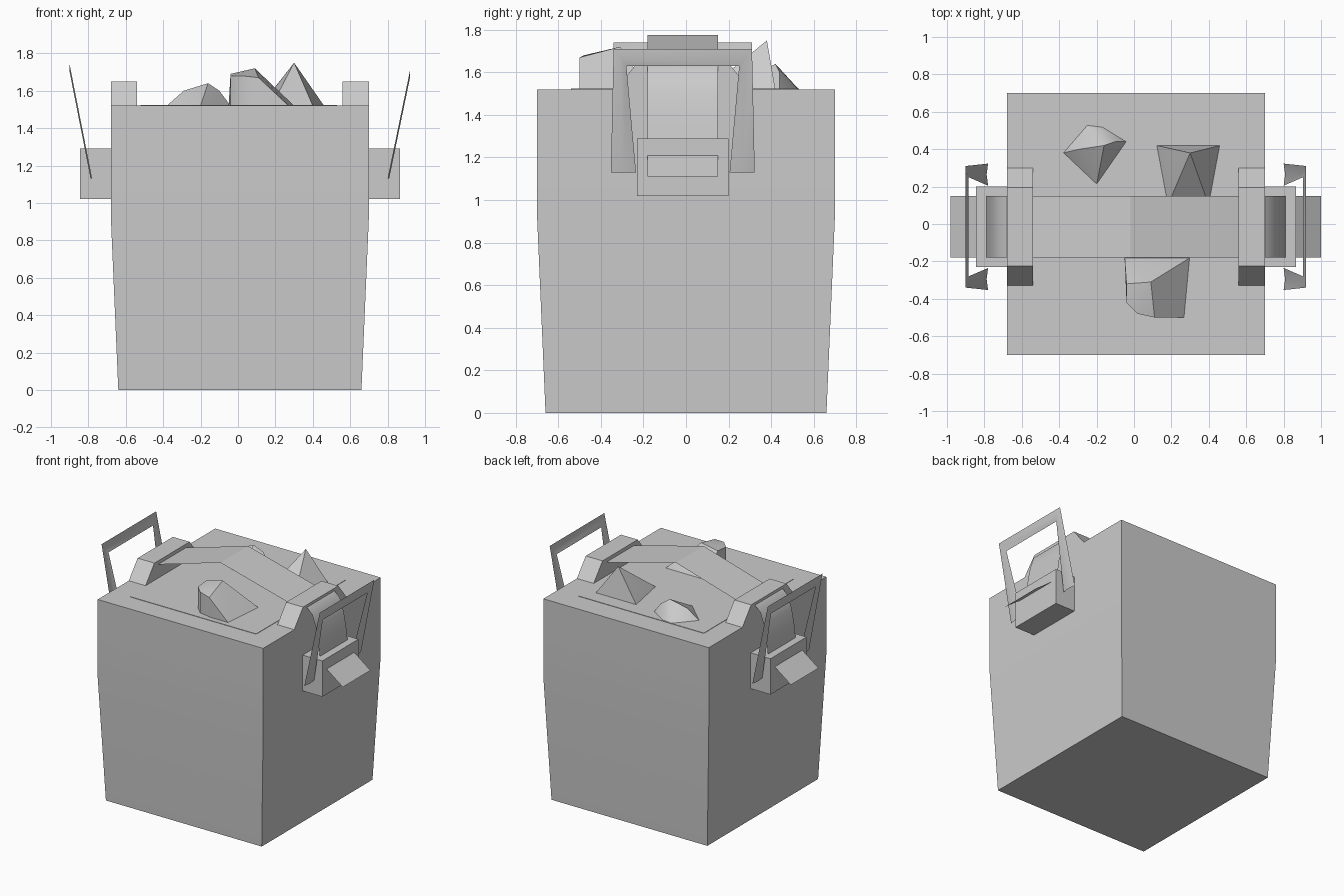
import bpy, bmesh

cube = bpy.data.objects.get("Cube")
if cube:
    bpy.data.objects.remove(cube, do_unlink=True)

# One plain grey for the whole model
grey = bpy.data.materials.new("plain_grey")
grey.diffuse_color = (0.6, 0.6, 0.6, 1)
grey.use_nodes = True
grey.node_tree.nodes["Principled BSDF"].inputs["Base Color"].default_value = (0.6, 0.6, 0.6, 1)

CX, CY = 0.01, -0.015   # middle of the body and of the fittings


def finish(name, bm, smooth=None):
    bmesh.ops.recalc_face_normals(bm, faces=bm.faces)
    mesh = bpy.data.meshes.new(name)
    bm.to_mesh(mesh)
    bm.free()
    mesh.materials.append(grey)
    obj = bpy.data.objects.new(name, mesh)
    bpy.context.collection.objects.link(obj)
    if smooth:
        bpy.ops.object.select_all(action='DESELECT')
        obj.select_set(True)
        bpy.context.view_layer.objects.active = obj
        bpy.ops.object.shade_smooth_by_angle(angle=smooth)
    return obj


def loft(name, loops, caps=True, closed=True, smooth=None):
    """Skin a list of equal-length point loops."""
    bm = bmesh.new()
    rows = [[bm.verts.new(p) for p in loop] for loop in loops]
    count = len(rows[0])
    for a, b in zip(rows, rows[1:]):
        for i in range(count if closed else count - 1):
            j = (i + 1) % count
            bm.faces.new((a[i], a[j], b[j], b[i]))
    if caps:
        bm.faces.new(rows[0][::-1])
        bm.faces.new(rows[-1])
    return finish(name, bm, smooth)


def rect(cx, cy, hx, hy, z):
    return [(cx - hx, cy - hy, z), (cx + hx, cy - hy, z),
            (cx + hx, cy + hy, z), (cx - hx, cy + hy, z)]


def ribbon(name, path, half, smooth=None):
    """A sheet following an x-z path, spread along y."""
    return loft(name, [[(x, CY - half, z), (x, CY + half, z)] for x, z in path],
                caps=False, closed=False, smooth=smooth)


def rock(name, points):
    bm = bmesh.new()
    for p in points:
        bm.verts.new(p)
    hull = bmesh.ops.convex_hull(bm, input=bm.verts)
    spare = [v for v in hull["geom_interior"] if isinstance(v, bmesh.types.BMVert)]
    bmesh.ops.delete(bm, geom=spare, context='VERTS')
    return finish(name, bm, smooth=0.6)


# Tapered body with straight upper walls, and its top panel
TOP = 1.52
loft("body", [rect(CX, 0, hx, hy, z) for hx, hy, z in
              ((0.65, 0.66, 0), (0.69, 0.70, 0.93), (0.69, 0.70, 1.29), (0.69, 0.70, TOP))],
     smooth=0.5)
loft("top_panel", [rect(0.005, -0.005, 0.525, 0.535, z) for z in (TOP - 0.002, TOP + 0.003)])

# Rocks poking through the panel
rock("front_rock", [(-0.05, -0.18, TOP), (-0.04, -0.42, TOP), (0.02, -0.48, TOP),
                    (0.12, -0.50, TOP), (0.27, -0.50, TOP), (0.30, -0.18, TOP),
                    (-0.04, -0.42, 1.68), (0.02, -0.48, 1.68), (0.11, -0.50, 1.67),
                    (0.09, -0.31, 1.72), (-0.04, -0.32, 1.69)])
rock("back_left_rock", [(0.12, 0.42, TOP), (0.46, 0.42, TOP), (0.40, 0.10, TOP),
                        (0.18, 0.10, TOP), (0.30, 0.38, 1.75), (0.20, 0.36, 1.62)])
rock("back_right_rock", [(-0.38, 0.38, TOP), (-0.25, 0.53, TOP), (-0.17, 0.52, TOP),
                         (-0.04, 0.44, TOP), (-0.20, 0.21, TOP), (-0.29, 0.40, 1.60),
                         (-0.16, 0.42, 1.64), (-0.10, 0.44, 1.60)])

# Strap rising over the rocks
ribbon("top_strap", [(-0.68, 1.60), (-0.55, 1.62), (-0.02, 1.775), (0.57, 1.62), (0.70, 1.60)], 0.165)

for s, side, handle_top in ((1, "left", 1.71), (-1, "right", 1.74)):
    def X(x):
        return CX + s * x

    # Sloped strap guide on the rim
    loft(side + "_strap_guide", [rect(X(0.62), CY, 0.07, 0.315, TOP),
                                 rect(X(0.62), CY, 0.07, 0.21, 1.65)])
    # Strap curving down to the buckle, and its loose end
    ribbon(side + "_side_strap", [(X(0.69), 1.63), (X(0.735), 1.59), (X(0.765), 1.50),
                                  (X(0.785), 1.40), (X(0.80), 1.28)], 0.165, smooth=0.8)
    ribbon(side + "_strap_end", [(X(0.855), 1.21), (X(0.99), 1.11)], 0.165)
    # Buckle block
    loft(side + "_buckle", [rect(X(0.77), CY, 0.085, 0.215, z) for z in (1.02, 1.29)])

    # Leaning handle: a flat frame with a slight ridge along its middle
    low = 1.13
    inner_top = handle_top - 0.08

    def handle_point(y, z, lift=0):
        t = (z - low) / (handle_top - low)
        return (X(0.79 + 0.12 * t + lift), CY + y, z)

    def frame_loop(y_low, y_top, z_top, lift=0):
        return [handle_point(y, z, lift) for y, z in
                ((-y_low, low), (-y_top, z_top), (y_top, z_top), (y_low, low))]

    loft(side + "_handle", [frame_loop(0.338, 0.325, handle_top),
                            frame_loop(0.28, 0.295, (handle_top + inner_top) / 2, 0.008),
                            frame_loop(0.22, 0.265, inner_top)],
         caps=False, closed=False, smooth=0.8)
